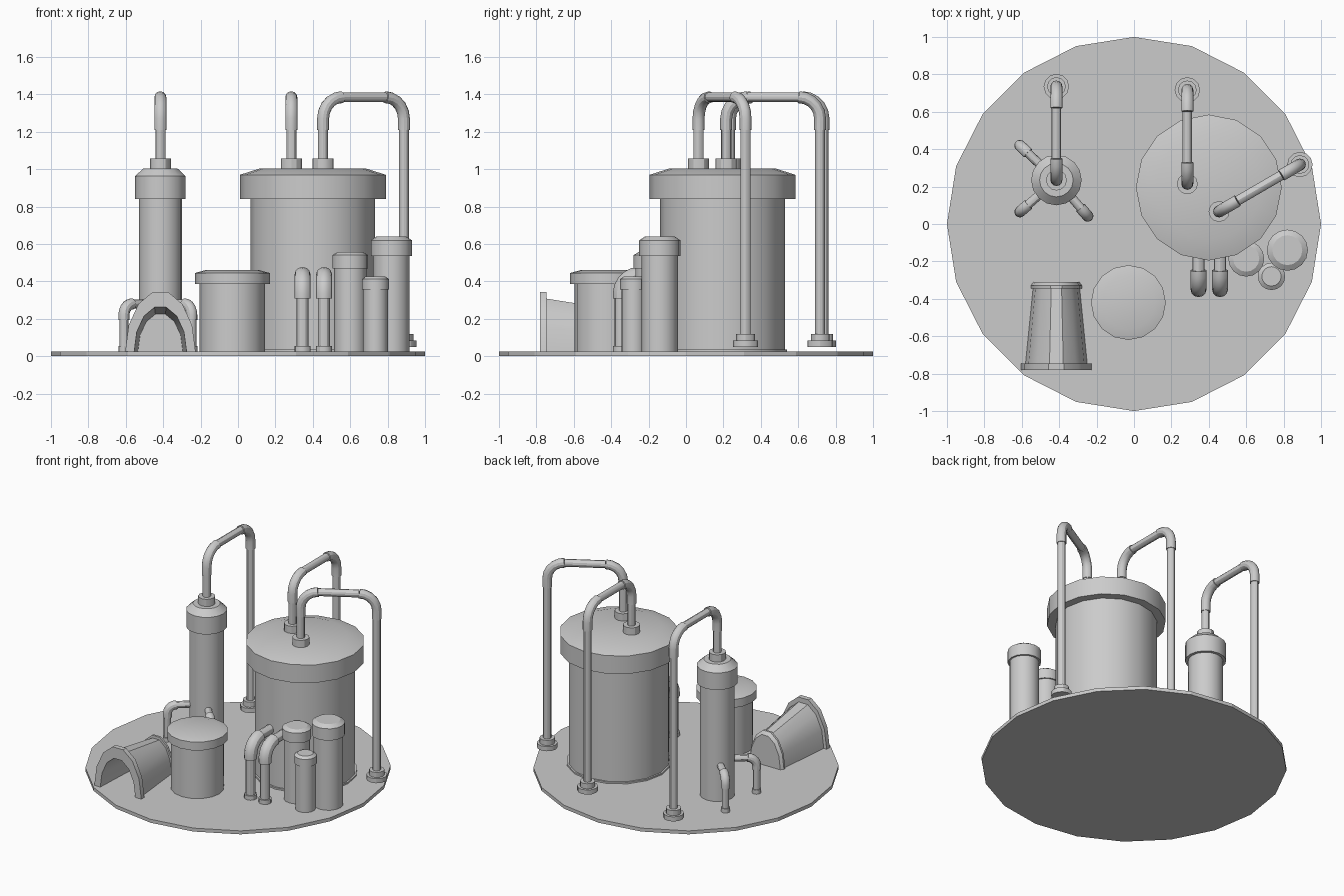
import bpy, bmesh, math
from mathutils import Vector

if "Cube" in bpy.data.objects:
    bpy.data.objects.remove(bpy.data.objects["Cube"])


def finish(name, bm, smooth=True):
    bmesh.ops.recalc_face_normals(bm, faces=bm.faces)
    me = bpy.data.meshes.new(name)
    bm.to_mesh(me)
    bm.free()
    ob = bpy.data.objects.new(name, me)
    bpy.context.collection.objects.link(ob)
    if smooth:
        shade(ob)
    return ob


def shade(ob):
    bpy.ops.object.select_all(action='DESELECT')
    ob.select_set(True)
    bpy.context.view_layer.objects.active = ob
    bpy.ops.object.shade_smooth_by_angle(angle=math.radians(30))


def loft(name, rings, smooth=True):
    """Closed solid through equal-sized rings of points, capped at both ends."""
    bm = bmesh.new()
    vs = [[bm.verts.new(p) for p in ring] for ring in rings]
    n = len(rings[0])
    for a, b in zip(vs, vs[1:]):
        for i in range(n):
            j = (i + 1) % n
            bm.faces.new((a[i], a[j], b[j], b[i]))
    bm.faces.new(vs[0])
    bm.faces.new(vs[-1])
    return finish(name, bm, smooth)


def turned(name, xy, profile, sides=16, smooth=True):
    """Solid of revolution from (radius, z) pairs."""
    return loft(name, [[(xy[0] + r * math.cos(i * math.tau / sides),
                         xy[1] + r * math.sin(i * math.tau / sides), z)
                        for i in range(sides)] for r, z in profile], smooth)


def tube(name, pts, r, sides=12):
    """Round tube along a planar upright path."""
    pts = [Vector(p) for p in pts]
    h = next(d for p in pts[1:] if (d := Vector((p.x - pts[0].x, p.y - pts[0].y, 0))).length > 1e-4) \
        if any((p - pts[0]).xy.length > 1e-4 for p in pts) else Vector((1, 0, 0))
    side = h.normalized().cross(Vector((0, 0, 1)))
    rings = []
    for i, p in enumerate(pts):
        t = (pts[min(i + 1, len(pts) - 1)] - pts[max(i - 1, 0)])
        if 0 < i < len(pts) - 1:
            t = (pts[i + 1] - p).normalized() + (p - pts[i - 1]).normalized()
        up = t.normalized().cross(side)
        rings.append([p + r * (math.cos(a) * side + math.sin(a) * up)
                      for a in (k * math.tau / sides for k in range(sides))])
    return loft(name, rings)


def elbow(name, foot, toward, z, bend, r, leg, reach=0.0):
    """Thick elbow: short leg up from the foot, then turning toward a point at height z."""
    f = Vector((foot[0], foot[1], 0))
    d = (Vector((toward[0], toward[1], 0)) - f).normalized()
    up = Vector((0, 0, 1))
    pts = [f + up * (z - bend - leg)]
    for k in range(6):
        a = k * math.pi / 10
        pts.append(f + d * bend * (1 - math.cos(a)) + up * (z - bend + bend * math.sin(a)))
    if reach:
        pts.append(f + d * (bend + reach) + up * z)
    return tube(name, pts, r), f + d * bend + up * z


# Ground plate
turned("base_plate", (0, 0), [(1, 0), (1, 0.025)], 20, False)

# Large tank with overhanging lid
T = (0.4, 0.195)
turned("large_tank_body", T, [(0.345, 0.02), (0.345, 0.036), (0.333, 0.036), (0.333, 0.86)], 16)
turned("large_tank_lid", T, [(0.39, 0.84), (0.39, 0.97), (0.28, 1.005)], 16)

# Tall column with cap
C = (-0.415, 0.235)
turned("column_body", C, [(0.115, 0.02), (0.115, 0.86)])
turned("column_cap", C, [(0.135, 0.84), (0.135, 0.963), (0.09, 1.005)])

# Small tank and group of cylinders: centre, body radius, lid radius, lid base, lid edge, top, top radius
for name, c, rb, rl, z0, z1, z2, rt in [
        ("small_tank", (-0.03, -0.42), 0.175, 0.2, 0.385, 0.445, 0.46, 0.145),
        ("tall_cylinder", (0.82, -0.14), 0.097, 0.11, 0.535, 0.62, 0.64, 0.08),
        ("middle_cylinder", (0.6, -0.185), 0.086, 0.096, 0.468, 0.54, 0.556, 0.07),
        ("short_cylinder", (0.735, -0.28), 0.066, 0.073, 0.358, 0.412, 0.427, 0.052)]:
    turned(name + "_body", c, [(rb, 0.02), (rb, z0 + 0.02)])
    turned(name + "_lid", c, [(rl, z0), (rl, z1), (rt, z2)])

# Overhead pipes from the vessel tops down to floor flanges
for i, (a, b) in enumerate([(C, (-0.415, 0.735)),
                            ((0.285, 0.215), (0.285, 0.717)),
                            ((0.455, 0.067), (0.887, 0.318))], 1):
    n = f"overhead_pipe_{i}_"
    turned(n + "top_flange", a, [(0.056, 1.0), (0.056, 1.057)], 12)
    _, p = elbow(n + "elbow_up", a, b, 1.385, 0.115, 0.032, 0.06)
    _, q = elbow(n + "elbow_down", b, a, 1.385, 0.115, 0.032, 0.06)
    tube(n + "riser", [(*a, 1.0), (*a, 1.23)], 0.027)
    tube(n + "span", [p, q], 0.026)
    tube(n + "drop", [(*b, 0.06), (*b, 1.23)], 0.027)
    turned(n + "foot", b, [(0.068, 0.05), (0.068, 0.083), (0.05, 0.083), (0.05, 0.12)], 12)

# Side pipes: two into the large tank, three around the column
side_pipes = [("tank_outlet", (x, -0.348), (x, 0), 0.435, 0.1, 0.043, 0.033, 0.14) for x in (0.345, 0.46)]
side_pipes += [("column_leg", p, C, 0.28, 0.06, 0.03, 0.024, 0.13)
               for p in ((-0.61, 0.42), (-0.61, 0.065), (-0.247, 0.042))]
for i, (n, f, to, z, bend, r, rp, reach) in enumerate(side_pipes, 1):
    n = f"{n}_{i}_"
    _, p = elbow(n + "elbow", f, to, z, bend, r, 0.025)
    d = (Vector((*to, z)) - Vector((*f, z))).normalized()
    tube(n + "run", [p - d * 0.01, p + d * reach], rp)
    tube(n + "drop", [(*f, 0.02), (*f, z - bend)], rp)
    turned(n + "collar", f, [(r, 0.02), (r, 0.055)], 12)


# Tapered arched tunnel, open at the front and closed at the back
def arch(w, h, y):
    return [(-0.415 + w * math.cos(k * math.pi / 7), y, 0.025 + h * math.sin(k * math.pi / 7))
            for k in range(8)]


bm = bmesh.new()
sections = [(0.125, 0.225, -0.345), (0.137, 0.245, -0.345), (0.137, 0.245, -0.33), (0.122, 0.222, -0.31)]
shell = [(0.12, 0.205, -0.36), (0.14, 0.243, -0.78), (0.188, 0.326, -0.78), (0.188, 0.326, -0.745),
         (0.165, 0.29, -0.745)] + sections
rings = [[bm.verts.new(p) for p in arch(*s)] for s in shell]
for a, b in zip(rings, rings[1:]):
    for i in range(7):
        bm.faces.new((a[i], a[i + 1], b[i + 1], b[i]))
bm.faces.new(rings[0])
bm.faces.new(rings[-1])
finish("arched_tunnel", bm)
